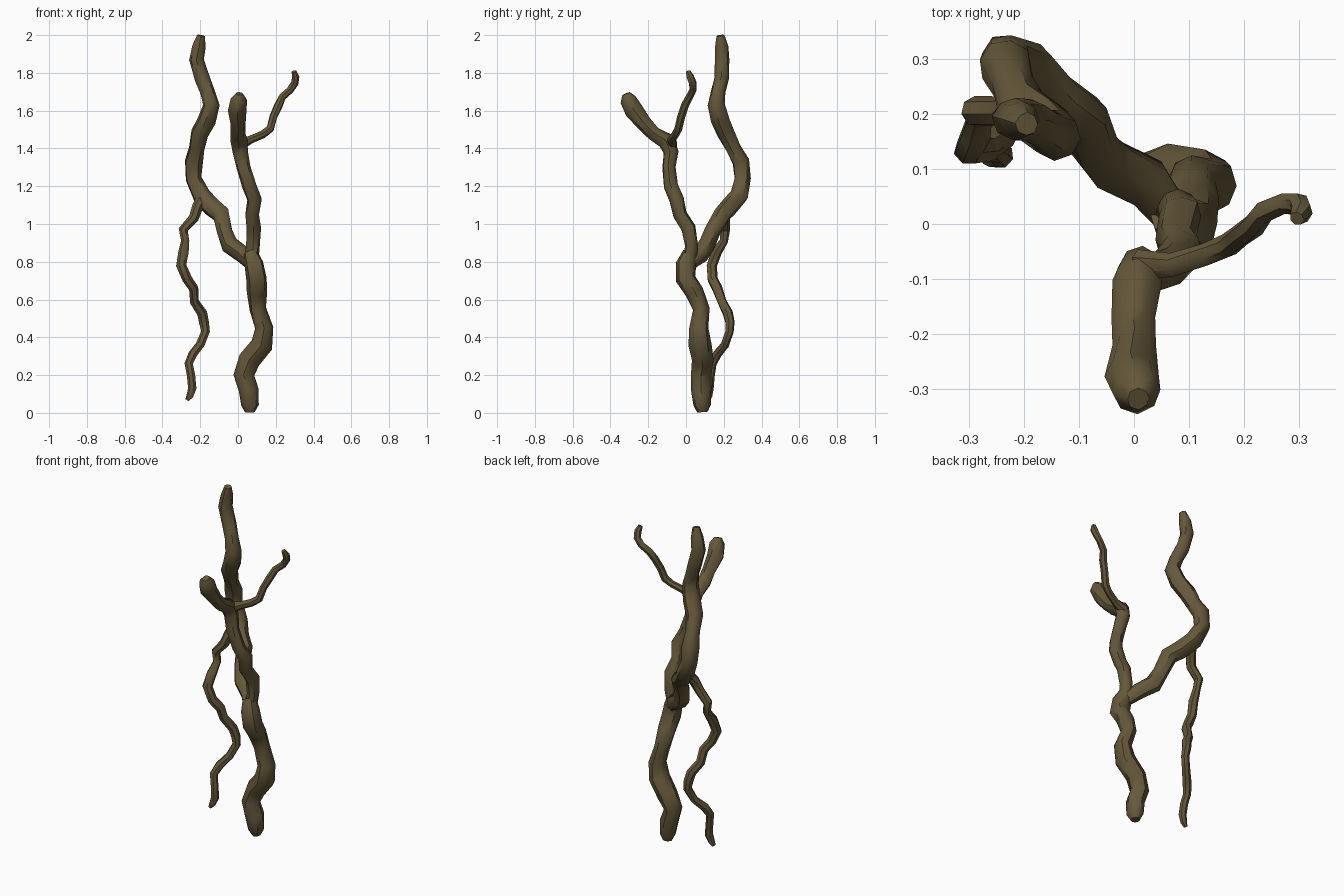
import bpy, bmesh, math, random
from mathutils import Vector

random.seed(4)
bark = bpy.data.materials.new("dark_olive_bark")
bark.diffuse_color = (0.13, 0.097, 0.042, 1)


def limb(name, points, sides=8):
    """Knobbly tapered tube through (x, y, z, radius) points, capped at both ends."""
    pos = [Vector(p[:3]) for p in points]
    bm = bmesh.new()
    rings, n = [], len(pos)
    side = Vector((1, 0, 0))
    for i, c in enumerate(pos):
        a = (c - pos[i - 1]).normalized() if i > 0 else Vector()
        b = (pos[i + 1] - c).normalized() if i < n - 1 else Vector()
        t = (a + b).normalized()
        side = (side - t * side.dot(t)).normalized()
        up = t.cross(side)
        ring = []
        for k in range(sides):
            ang = 2 * math.pi * k / sides
            r = points[i][3] * random.uniform(0.97, 1.1)
            ring.append(bm.verts.new(c + r * (math.cos(ang) * side + math.sin(ang) * up)))
        rings.append(ring)
    for lo, hi in zip(rings, rings[1:]):
        for k in range(sides):
            m = (k + 1) % sides
            bm.faces.new((lo[k], lo[m], hi[m], hi[k]))
    bm.faces.new(rings[0][::-1])
    bm.faces.new(rings[-1])
    mesh = bpy.data.meshes.new(name)
    bm.to_mesh(mesh)
    bm.free()
    mesh.materials.append(bark)
    ob = bpy.data.objects.new(name, mesh)
    bpy.context.collection.objects.link(ob)
    bpy.ops.object.select_all(action='DESELECT')
    ob.select_set(True)
    bpy.context.view_layer.objects.active = ob
    bpy.ops.object.shade_smooth_by_angle(angle=math.radians(45))


# Main stem, from the ground to the fork
limb("lower_stem", [
    (.062, .088, .004, .026), (.062, .085, .04, .045), (.055, .08, .12, .05),
    (.03, .08, .2, .052), (.06, .09, .28, .054), (.125, .075, .36, .058),
    (.14, .07, .45, .048), (.105, .08, .55, .043), (.1, .045, .64, .05),
    (.1, 0, .71, .052), (.085, 0, .79, .05), (.065, .02, .85, .036)])

# Front limb, leaning forward at the top
limb("front_limb", [
    (.07, .01, .78, .038), (.08, .03, .88, .035), (.085, .015, .98, .037),
    (.075, -.03, 1.05, .036), (.088, -.05, 1.13, .039), (.06, -.08, 1.2, .035),
    (.03, -.09, 1.3, .035), (.012, -.08, 1.38, .038), (.005, -.105, 1.44, .042),
    (-.002, -.17, 1.48, .037), (.002, -.22, 1.53, .038), (-.005, -.275, 1.6, .046),
    (.005, -.305, 1.66, .042), (.008, -.318, 1.69, .02)])

# Rear limb, the tallest part
limb("rear_limb", [
    (.08, 0, .78, .034), (.025, .075, .84, .045), (-.045, .11, .89, .046),
    (-.07, .14, .96, .043), (-.09, .19, 1.05, .046), (-.14, .225, 1.09, .047),
    (-.19, .28, 1.15, .048), (-.235, .3, 1.24, .044), (-.235, .29, 1.33, .046),
    (-.22, .25, 1.4, .04), (-.205, .21, 1.48, .045), (-.165, .18, 1.55, .046),
    (-.14, .16, 1.63, .043), (-.16, .17, 1.7, .037), (-.19, .19, 1.77, .038),
    (-.218, .193, 1.87, .037), (-.205, .19, 1.94, .034), (-.195, .182, 1.998, .02)])

# Thin root hanging from the rear limb
limb("hanging_root", [
    (-.18, .27, 1.15, .035), (-.215, .225, 1.09, .028), (-.235, .205, 1.03, .026),
    (-.29, .205, .97, .026), (-.28, .2, .91, .022), (-.29, .16, .85, .027),
    (-.3, .135, .78, .027), (-.27, .14, .71, .026), (-.235, .165, .66, .026),
    (-.23, .19, .59, .024), (-.19, .22, .53, .026), (-.18, .233, .48, .025),
    (-.172, .23, .43, .023), (-.2, .205, .36, .022), (-.24, .165, .31, .024),
    (-.26, .14, .26, .022), (-.248, .13, .2, .021), (-.242, .125, .13, .022),
    (-.255, .12, .09, .018), (-.27, .118, .068, .01)], sides=7)

# Thin twig on the right side of the front limb
limb("side_twig", [
    (.01, -.075, 1.42, .03), (.07, -.075, 1.45, .021), (.13, -.055, 1.475, .02),
    (.17, -.04, 1.505, .021), (.188, -.025, 1.57, .021), (.215, -.005, 1.63, .021),
    (.235, .02, 1.675, .019), (.275, .038, 1.71, .019), (.3, .035, 1.745, .02),
    (.305, .022, 1.78, .02), (.296, .01, 1.808, .013)], sides=7)
